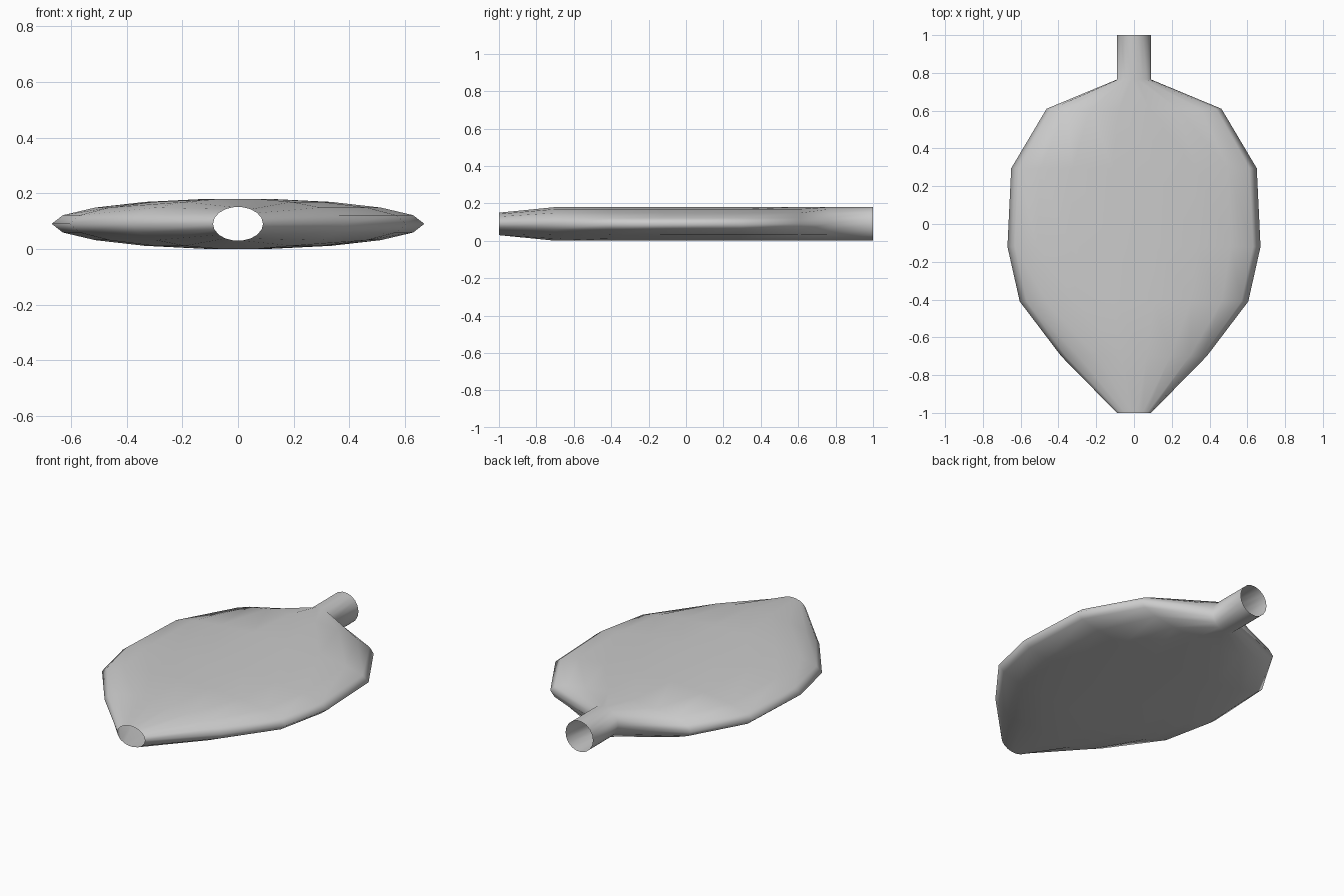
import bpy, bmesh
from math import sin, cos, pi

if "Cube" in bpy.data.objects:
    bpy.data.objects.remove(bpy.data.objects["Cube"])

SIDES = 18
MID_Z = 0.09

# Stations along the bag: y, half width, half height
STATIONS = [
    (-1.00, 0.09, 0.061),
    (-0.70, 0.385, 0.0912),
    (-0.41, 0.605, 0.0912),
    (-0.12, 0.67, 0.0912),
    (0.295, 0.65, 0.0912),
    (0.61, 0.463, 0.0912),
    (0.765, 0.09, 0.0912),
    (1.00, 0.09, 0.0912),
]


def loft(name, stations):
    """Skin elliptical rings into an open-ended smooth shell."""
    bm = bmesh.new()
    rings = []
    for y, rx, rz in stations:
        rings.append([bm.verts.new((rx * cos(2 * pi * i / SIDES), y,
                                    MID_Z + rz * sin(2 * pi * i / SIDES)))
                      for i in range(SIDES)])
    for a, b in zip(rings, rings[1:]):
        for i in range(SIDES):
            j = (i + 1) % SIDES
            bm.faces.new((a[i], b[i], b[j], a[j])).smooth = True
    bmesh.ops.recalc_face_normals(bm, faces=bm.faces)
    # Outward check: the topmost face must point up
    top = max(bm.faces, key=lambda f: f.calc_center_median().z)
    if top.normal.z < 0:
        bmesh.ops.reverse_faces(bm, faces=bm.faces)
    mesh = bpy.data.meshes.new(name)
    bm.to_mesh(mesh)
    bm.free()
    obj = bpy.data.objects.new(name, mesh)
    bpy.context.collection.objects.link(obj)
    return obj


# Flattened pouch with open front mouth and round rear neck
loft("flat_pouch_with_neck", STATIONS)
